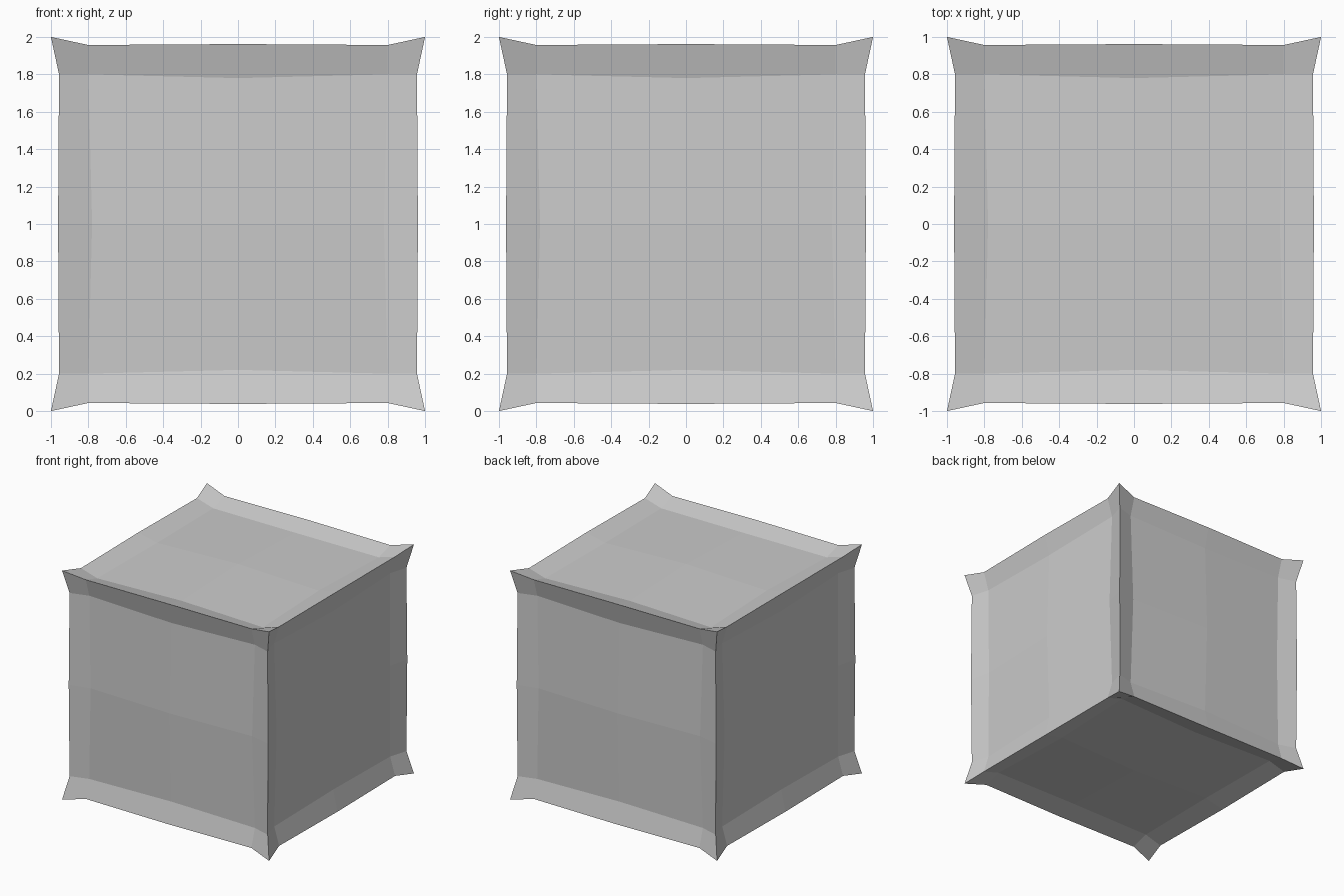
import bpy
import bmesh
from mathutils import Vector

if "Cube" in bpy.data.objects:
    bpy.data.objects.remove(bpy.data.objects["Cube"])


def pinch(co):
    """Move a point of the even 5x5x6 cube grid to its pinched position."""
    a = [round(abs(c), 2) for c in co]
    outer = a.count(1.0)
    centred = a.count(0.0)
    if outer == 3:                       # sharp corners stay put
        return co.copy()
    if outer == 2:                       # edges are pulled in
        outer_pos = 0.962 if centred else 0.957
        inner_pos = 0.8
    else:                                # panels are recessed, slightly domed
        outer_pos = (0.91, 0.92, 0.945)[centred]
        inner_pos = 0.78 if centred else 0.8
    size = {1.0: outer_pos, 0.5: inner_pos, 0.0: 0.0}
    return Vector([size[m] * (1 if c > 0 else -1) for m, c in zip(a, co)])


# Cushion-like cube: gridded cube with pinched corners and recessed panels
bm = bmesh.new()
bmesh.ops.create_cube(bm, size=2)
bmesh.ops.subdivide_edges(bm, edges=bm.edges[:], cuts=3, use_grid_fill=True)
for v in bm.verts:
    v.co = pinch(v.co) + Vector((0, 0, 1))
bmesh.ops.recalc_face_normals(bm, faces=bm.faces[:])

mesh = bpy.data.meshes.new("pinched_cube")
bm.to_mesh(mesh)
bm.free()
cube = bpy.data.objects.new("pinched_cube", mesh)
bpy.context.collection.objects.link(cube)
